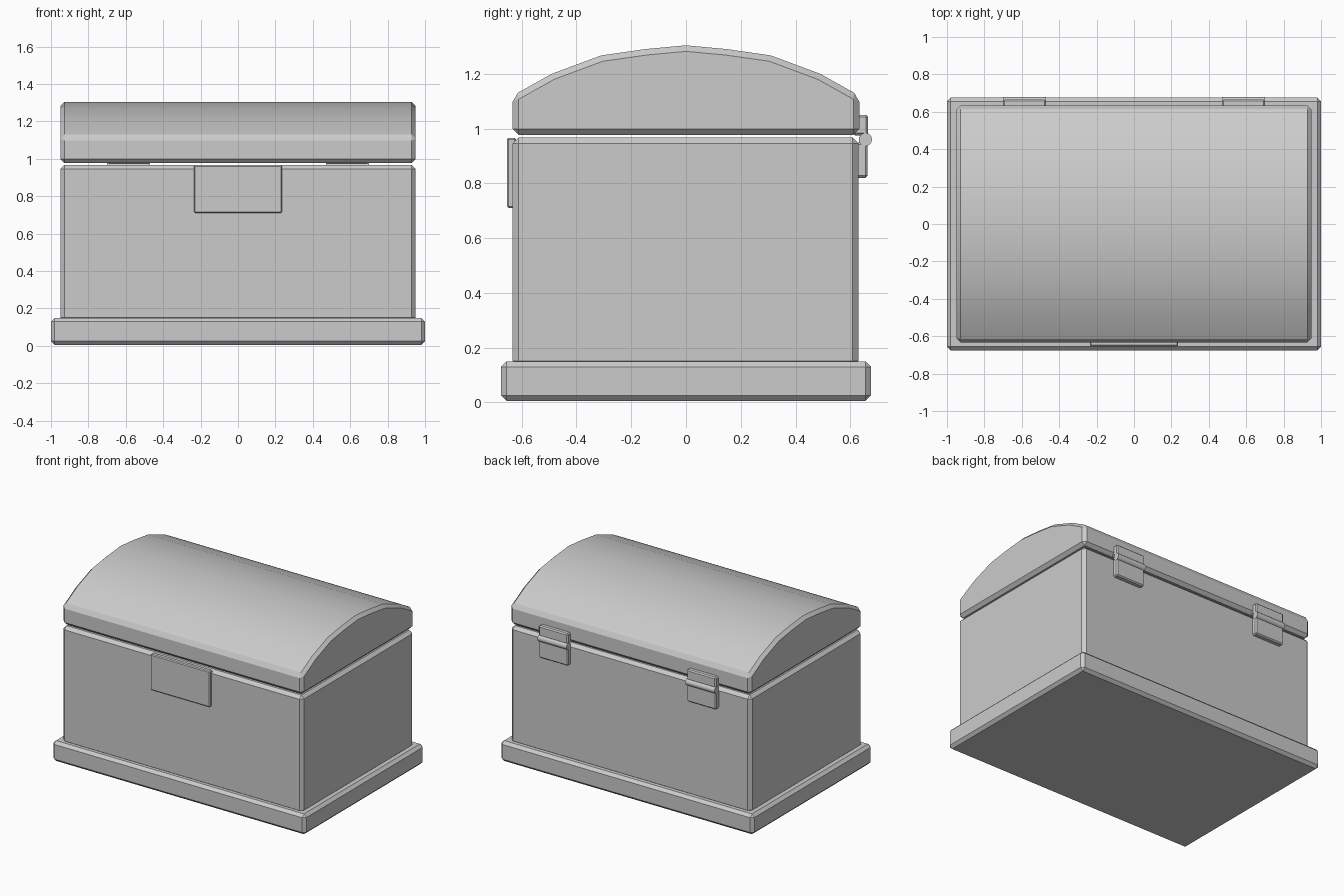
import bpy, bmesh, math
from mathutils import Matrix, Vector

cube = bpy.data.objects.get("Cube")
if cube:
    bpy.data.objects.remove(cube, do_unlink=True)

GREY = (0.6, 0.6, 0.6, 1.0)
grey = bpy.data.materials.new("plain_grey")
grey.use_nodes = True
grey.diffuse_color = GREY
grey.node_tree.nodes["Principled BSDF"].inputs["Base Color"].default_value = GREY


def finish(name, bm, bevel=0.0, segments=1):
    """Bevel the hard edges, then turn the bmesh into a shaded object."""
    bmesh.ops.recalc_face_normals(bm, faces=bm.faces)
    if bevel:
        hard = [e for e in bm.edges if e.calc_face_angle(0) > math.radians(32)]
        bmesh.ops.bevel(bm, geom=hard, offset=bevel, segments=segments,
                        profile=0.5, affect='EDGES', clamp_overlap=True)
    mesh = bpy.data.meshes.new(name)
    bm.to_mesh(mesh)
    bm.free()
    mesh.materials.append(grey)
    obj = bpy.data.objects.new(name, mesh)
    bpy.context.collection.objects.link(obj)
    bpy.ops.object.select_all(action='DESELECT')
    obj.select_set(True)
    bpy.context.view_layer.objects.active = obj
    bpy.ops.object.shade_smooth_by_angle(angle=math.radians(25))
    return obj


def box(name, low, high, bevel, segments=1):
    bm = bmesh.new()
    low, high = Vector(low), Vector(high)
    move = Matrix.Translation((low + high) / 2) @ Matrix.Diagonal((*(high - low), 1))
    bmesh.ops.create_cube(bm, size=1, matrix=move)
    return finish(name, bm, bevel, segments)


def extrude_x(name, profile, half_width, bevel):
    """Extrude a (y, z) outline symmetrically along x."""
    bm = bmesh.new()
    face = bm.faces.new([bm.verts.new((-half_width, y, z)) for y, z in profile])
    new = bmesh.ops.extrude_face_region(bm, geom=[face])["geom"]
    bmesh.ops.translate(bm, vec=(2 * half_width, 0, 0),
                        verts=[v for v in new if isinstance(v, bmesh.types.BMVert)])
    return finish(name, bm, bevel)


# Plinth and chest body
box("base_plinth", (-1, -0.675, 0.005), (1, 0.675, 0.15), 0.02)
box("chest_body", (-0.95, -0.633, 0.13), (0.95, 0.63, 0.968), 0.022)

# Barrel lid: half outline mirrored front to back
half = [(0.633, 0.977), (0.633, 1.12), (0.49, 1.2), (0.31, 1.267), (0.15, 1.29)]
outline = half + [(0, 1.304)] + [(-y, z) for y, z in reversed(half)]
extrude_x("domed_lid", outline, 0.95, 0.022)

# Lock plate on the front
box("lock_plate", (-0.235, -0.654, 0.71), (0.235, -0.62, 0.966), 0.006)

# Two hinges on the back: lower leaf, upper leaf and pin
for side, x in (("left", 0.585), ("right", -0.585)):
    x0, x1 = x - 0.115, x + 0.115
    box(side + "_hinge_lower_leaf", (x0, 0.61, 0.82), (x1, 0.663, 0.95), 0.008)
    box(side + "_hinge_upper_leaf", (x0, 0.61, 0.975), (x1, 0.665, 1.05), 0.008)
    bm = bmesh.new()
    turn = Matrix.Translation((x, 0.655, 0.96)) @ Matrix.Rotation(math.pi / 2, 4, 'Y')
    bmesh.ops.create_cone(bm, cap_ends=True, segments=16, radius1=0.024,
                          radius2=0.024, depth=0.23, matrix=turn)
    finish(side + "_hinge_pin", bm)
